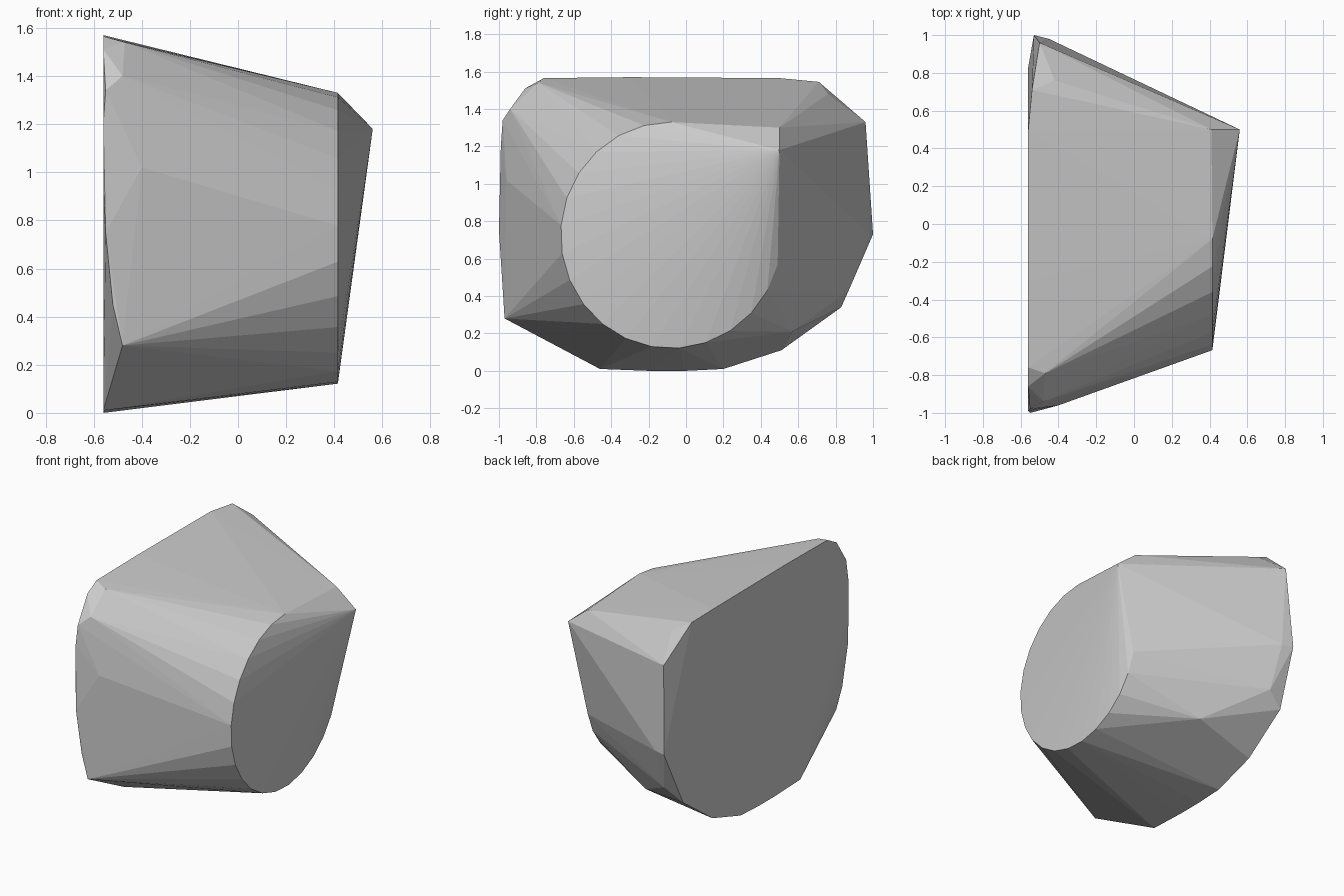
import bpy, bmesh
from math import radians, sin, cos

if "Cube" in bpy.data.objects:
    bpy.data.objects.remove(bpy.data.objects["Cube"])


def make_material(name, colour):
    mat = bpy.data.materials.new(name)
    mat.use_nodes = True
    mat.diffuse_color = colour
    mat.node_tree.nodes["Principled BSDF"].inputs["Base Color"].default_value = colour
    return mat


def hull_object(name, points, mat):
    """Wrap a faceted convex shell around the points."""
    bm = bmesh.new()
    verts = [bm.verts.new(p) for p in points]
    result = bmesh.ops.convex_hull(bm, input=verts)
    spare = {g for g in result["geom_interior"] + result["geom_unused"]
             if isinstance(g, bmesh.types.BMVert)}
    bmesh.ops.delete(bm, geom=list(spare), context='VERTS')
    bmesh.ops.recalc_face_normals(bm, faces=bm.faces)
    mesh = bpy.data.meshes.new(name)
    bm.to_mesh(mesh)
    bm.free()
    mesh.materials.append(mat)
    obj = bpy.data.objects.new(name, mesh)
    bpy.context.collection.objects.link(obj)
    return obj


# Broad flat side: outline in y and z
BROAD_X = -0.56
broad_outline = [(-0.86, 1.51), (-0.76, 1.565), (-0.3, 1.57), (0.5, 1.565),
                 (0.83, 0.34), (0.51, 0.11), (0.2, 0.01), (0, 0), (-0.2, 0),
                 (-0.46, 0.01), (-0.99, 0.95), (-0.99, 1.2)]
points = [(BROAD_X, y, z) for y, z in broad_outline]

# Bevelled shoulder around the broad side
points += [(-0.55, -0.98, 1.34), (-0.48, -0.94, 1.4), (-0.47, -0.79, 1.54),
           (-0.4, -0.96, 1.02), (-0.55, -1, 0.75), (-0.52, -0.98, 0.45),
           (-0.48, -0.97, 0.28)]
points += [(-0.54, 0.71, 1.545), (-0.42, 0.76, 1.48), (-0.5, 0.96, 1.33),
           (-0.53, 1, 0.73), (-0.45, 0.98, 0.73), (-0.44, 0.87, 0.43),
           (-0.09, 0.57, 0.21)]

# Round narrow end, open where the corner peak sits
STEPS = 18
for i in range(STEPS + 1):
    a = radians(90 + i * 255 / STEPS)
    points.append((0.415, -0.08 + 0.59 * cos(a), 0.725 + 0.605 * sin(a)))

# Corner peak
points += [(0.41, 0.5, 1.3), (0.56, 0.5, 1.18)]

grey = make_material("plain grey", (0.6, 0.6, 0.6, 1))
hull_object("faceted_block", points, grey)
